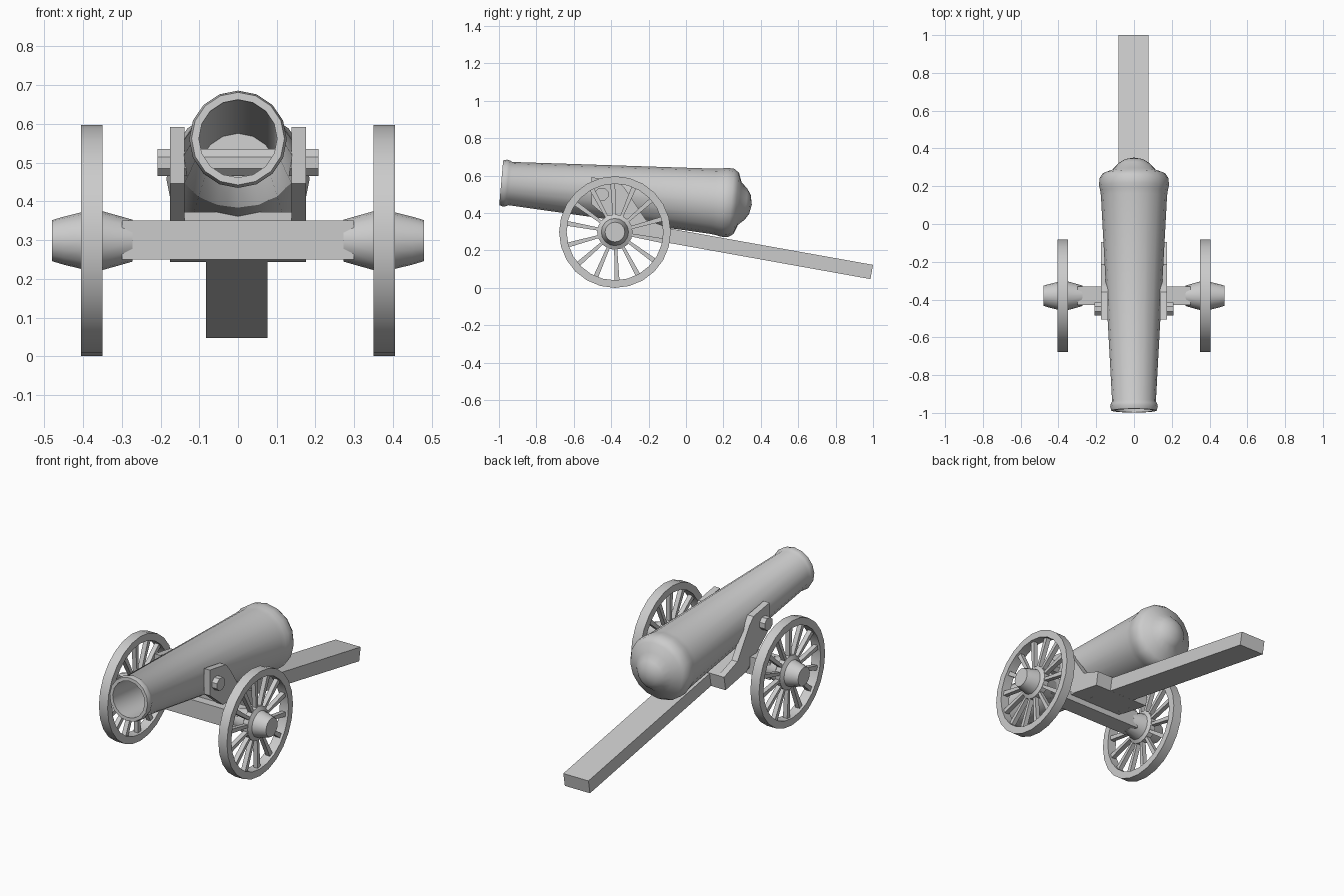
import bpy, bmesh
from math import sin, cos, pi, radians
from mathutils import Matrix, Vector

if "Cube" in bpy.data.objects:
    bpy.data.objects.remove(bpy.data.objects["Cube"])


def make(name, bm, smooth=False):
    bmesh.ops.remove_doubles(bm, verts=bm.verts, dist=1e-5)
    bmesh.ops.recalc_face_normals(bm, faces=bm.faces)
    me = bpy.data.meshes.new(name)
    bm.to_mesh(me)
    bm.free()
    ob = bpy.data.objects.new(name, me)
    bpy.context.collection.objects.link(ob)
    if smooth:
        bpy.ops.object.select_all(action='DESELECT')
        ob.select_set(True)
        bpy.context.view_layer.objects.active = ob
        bpy.ops.object.shade_smooth_by_angle(angle=radians(35))
    return ob


def lathe(name, profile, n, matrix, closed=False, phase=0.0, smooth=True):
    """Revolve (distance, radius) points around local x, then place by matrix."""
    bm = bmesh.new()
    rings = []
    for d, r in profile:
        rings.append([bm.verts.new(matrix @ Vector((d, r * cos(2 * pi * (i + phase) / n),
                                                    r * sin(2 * pi * (i + phase) / n))))
                      for i in range(n if r > 0 else 1)])
    pairs = list(zip(rings, rings[1:])) + ([(rings[-1], rings[0])] if closed else [])
    for a, b in pairs:
        for i in range(n):
            j = (i + 1) % n
            quad = [a[i % len(a)], a[j % len(a)], b[j % len(b)], b[i % len(b)]]
            bm.faces.new(list(dict.fromkeys(quad)))
    return make(name, bm, smooth)


def prism(name, outline, x0, x1):
    """Extrude a (y, z) outline from x0 to x1."""
    bm = bmesh.new()
    a = [bm.verts.new((x0, y, z)) for y, z in outline]
    b = [bm.verts.new((x1, y, z)) for y, z in outline]
    bm.faces.new(a)
    bm.faces.new(b[::-1])
    for i in range(len(a)):
        j = (i + 1) % len(a)
        bm.faces.new((a[i], b[i], b[j], a[j]))
    return make(name, bm)


# Barrel: outer shell with muzzle lip, breech ring and domed end, plus bore
pitch = radians(5)
barrel_matrix = Matrix.Translation((0, -0.988, 0.562)) @ Matrix((
    (0, 1, 0, 0), (cos(pitch), 0, sin(pitch), 0),
    (-sin(pitch), 0, cos(pitch), 0), (0, 0, 0, 1)))
lathe("barrel", [(1.0, 0), (1.0, 0.101), (0, 0.101), (0, 0.12), (0.02, 0.126),
                 (0.035, 0.123), (0.05, 0.116), (1.14, 0.175), (1.17, 0.179), (1.195, 0.185),
                 (1.235, 0.183), (1.262, 0.164), (1.28, 0.115), (1.315, 0.082),
                 (1.335, 0.05), (1.345, 0)], 16, barrel_matrix, phase=0.0)

# Trunnions
lathe("trunnion", [(-0.208, 0), (-0.208, 0.038), (0.208, 0.038), (0.208, 0)],
      8, Matrix.Translation((0, -0.45, 0.5)), phase=0.5, smooth=False)

# Carriage cheeks, bed, trail and axle
cheek = [(-0.505, 0.592), (-0.36, 0.568), (-0.325, 0.53), (-0.215, 0.365),
         (-0.094, 0.322), (-0.108, 0.243), (-0.3, 0.278), (-0.35, 0.32), (-0.505, 0.446)]
for side, label in ((-1, "left"), (1, "right")):
    prism(label + "_cheek", cheek, side * 0.138, side * 0.175)
prism("bed", [(-0.38, 0.372), (-0.094, 0.322), (-0.108, 0.243), (-0.38, 0.293)], -0.17, 0.17)
prism("trail", [(-0.36, 0.366), (1.0, 0.123), (0.986, 0.047), (-0.374, 0.291)], -0.083, 0.076)
prism("axle", [(-0.43, 0.35), (-0.33, 0.35), (-0.33, 0.25), (-0.43, 0.25)], -0.3, 0.3)

# Wheels: rim, hub and tapered spokes
SPOKES = 14
for side, label in ((-1, "left"), (1, "right")):
    place = Matrix.Translation((0, -0.38, 0.2985)) @ Matrix.Scale(side, 4, (1, 0, 0))
    lathe(label + "_wheel_rim", [(0.35, 0.258), (0.35, 0.2985), (0.405, 0.2985), (0.405, 0.258)],
          24, place, closed=True)
    lathe(label + "_hub", [(0.272, 0), (0.272, 0.054), (0.35, 0.076), (0.362, 0.095),
                           (0.393, 0.095), (0.405, 0.073), (0.45, 0.062), (0.48, 0.053),
                           (0.48, 0)], 16, place)
    bm = bmesh.new()
    for k in range(SPOKES):
        spin = place @ Matrix.Translation((0.3775, 0, 0)) @ \
            Matrix.Rotation(2 * pi * (k + 0.1) / SPOKES, 4, 'X')
        box = bmesh.ops.create_cube(bm, size=1)["verts"]
        for v in box:
            outer = v.co.z > 0
            v.co = spin @ Vector((v.co.x * 0.026, v.co.y * (0.026 if outer else 0.016),
                                  0.265 if outer else 0.08))
    make(label + "_spokes", bm)
